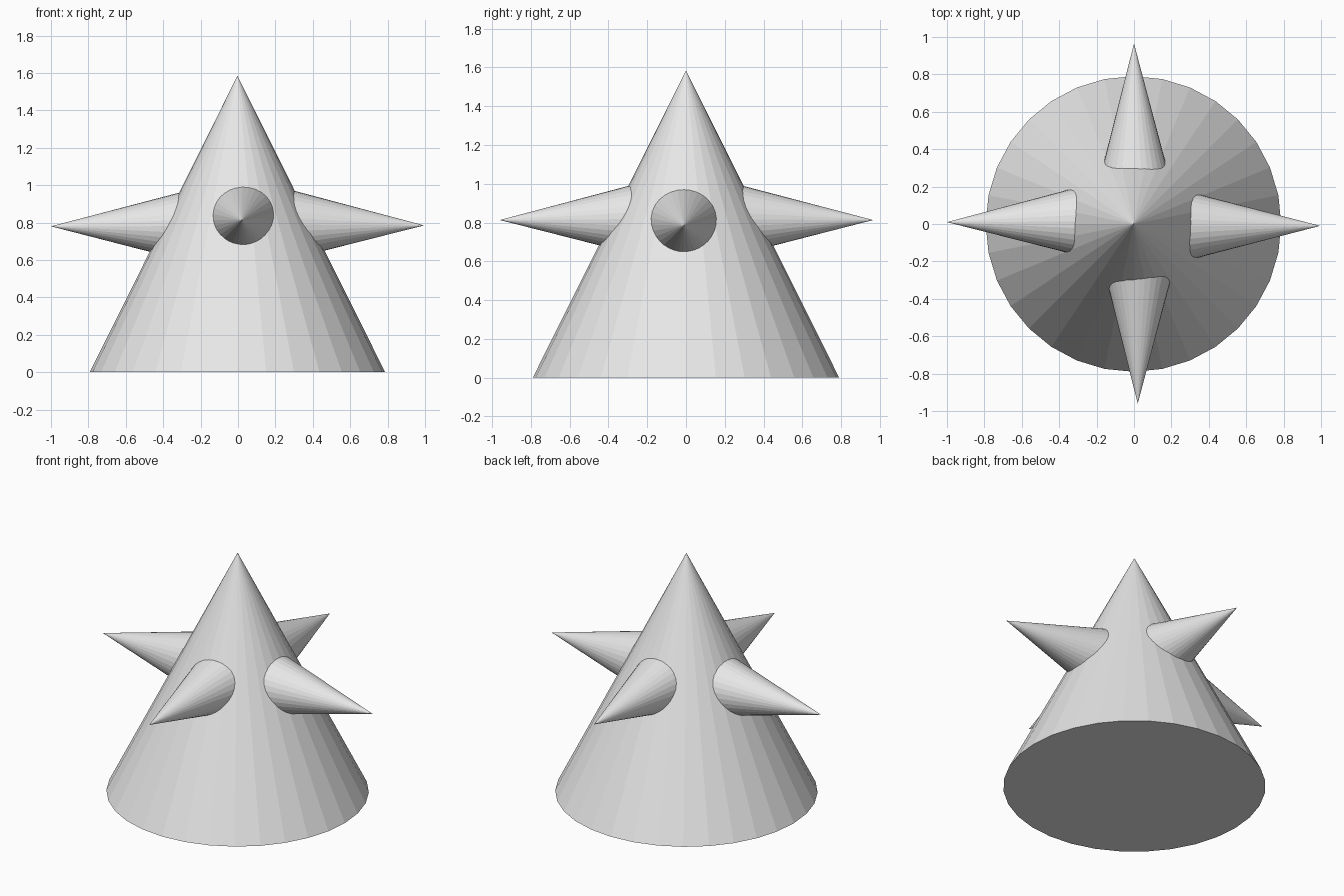
import bpy
import bmesh
from mathutils import Matrix, Vector

cube = bpy.data.objects.get("Cube")
if cube:
    bpy.data.objects.remove(cube, do_unlink=True)

# One plain grey for everything
grey = bpy.data.materials.new("light_grey")
grey.use_nodes = True
colour = (0.8, 0.8, 0.8, 1)
grey.diffuse_color = colour
grey.node_tree.nodes["Principled BSDF"].inputs["Base Color"].default_value = colour


def cone(name, base, tip, radius):
    """Flat-shaded 32-sided cone running from base centre to tip."""
    base, tip = Vector(base), Vector(tip)
    axis = tip - base
    bm = bmesh.new()
    bmesh.ops.create_cone(bm, cap_ends=True, segments=32, radius1=radius,
                          radius2=0, depth=axis.length)
    bmesh.ops.remove_doubles(bm, verts=bm.verts, dist=0.0001)
    turn = Vector((0, 0, 1)).rotation_difference(axis).to_matrix().to_4x4()
    bm.transform(Matrix.Translation((base + tip) / 2) @ turn)
    mesh = bpy.data.meshes.new(name)
    bm.to_mesh(mesh)
    bm.free()
    mesh.materials.append(grey)
    obj = bpy.data.objects.new(name, mesh)
    bpy.context.collection.objects.link(obj)
    return obj


# Large upright body
cone("body", (-0.003, 0, 0), (-0.003, 0, 1.585), 0.79)

# Four side spikes, each with its base buried in the body
spikes = {
    "left_spike": ((0.2, -0.01, 0.79), (0.995, -0.01, 0.785)),
    "right_spike": ((-0.2, 0.015, 0.782), (-1, 0.01, 0.78)),
    "front_spike": ((0.025, -0.2, 0.817), (0.02, -0.96, 0.813)),
    "back_spike": ((0.004, 0.2, 0.815), (0, 0.965, 0.813)),
}
for name, (base, tip) in spikes.items():
    cone(name, base, tip, 0.26 * (Vector(tip) - Vector(base)).length)
